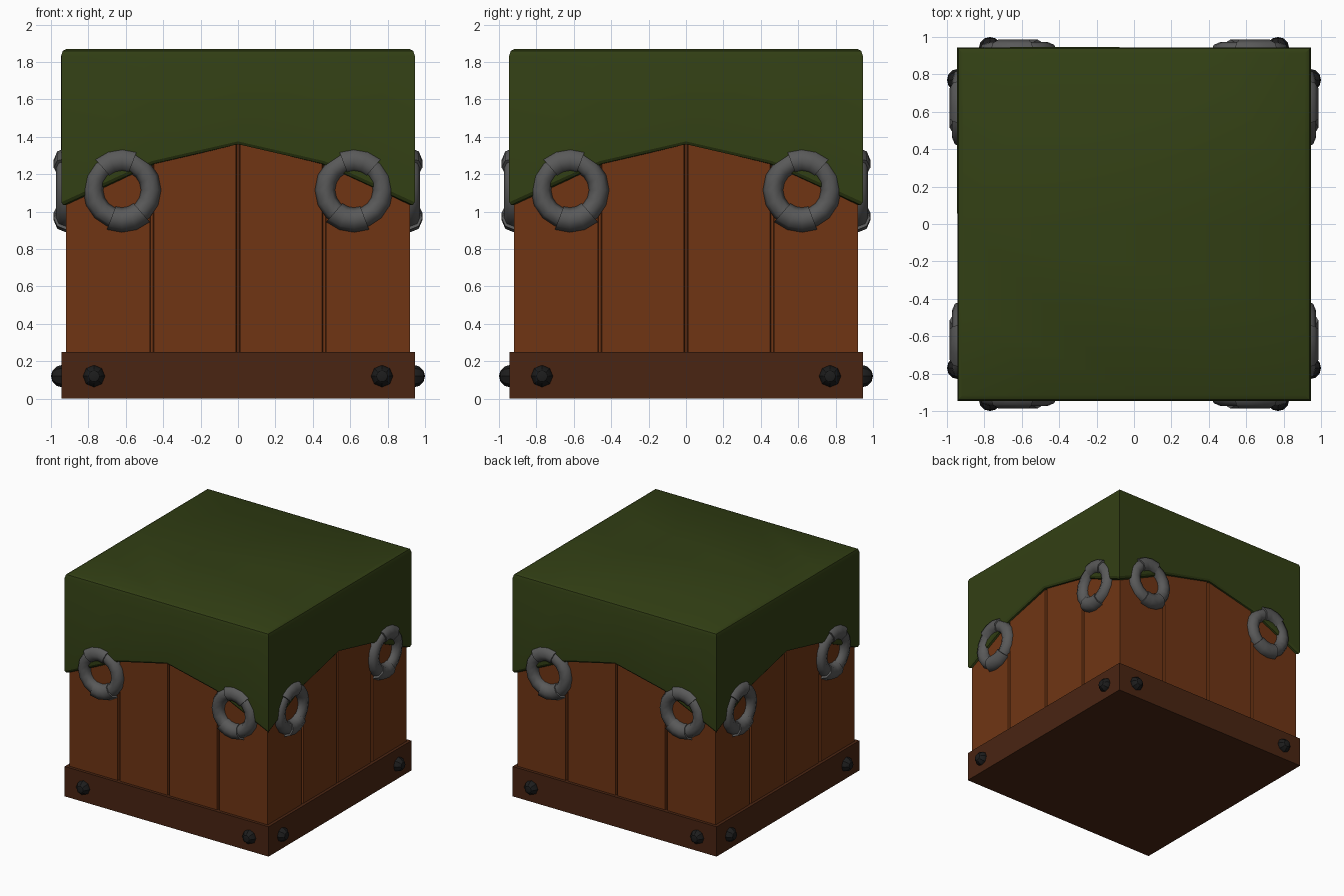
import bpy, bmesh
from math import sin, cos, pi, radians
from mathutils import Matrix, Vector

if "Cube" in bpy.data.objects:
    bpy.data.objects.remove(bpy.data.objects["Cube"])


def material(name, rgb):
    m = bpy.data.materials.new(name)
    m.diffuse_color = (*rgb, 1)
    m.use_nodes = True
    m.node_tree.nodes["Principled BSDF"].inputs["Base Color"].default_value = m.diffuse_color
    return m


PLANK = material("plank wood", (0.16, 0.036, 0.007))
FRAME = material("dark wood", (0.068, 0.018, 0.006))
CLOTH = material("green cloth", (0.032, 0.05, 0.007))
STEEL = material("grey metal", (0.1, 0.1, 0.1))
IRON = material("black iron", (0.012, 0.012, 0.012))


def finish(name, bm, mat, angle=30):
    bmesh.ops.recalc_face_normals(bm, faces=bm.faces[:])
    me = bpy.data.meshes.new(name)
    bm.to_mesh(me)
    bm.free()
    ob = bpy.data.objects.new(name, me)
    bpy.context.collection.objects.link(ob)
    me.materials.append(mat)
    bpy.ops.object.select_all(action='DESELECT')
    ob.select_set(True)
    bpy.context.view_layer.objects.active = ob
    bpy.ops.object.shade_smooth_by_angle(angle=radians(angle))
    return ob


def loft(bm, loops, closed=False):
    """Skin a list of equal vertex loops; cap the ends unless closed."""
    rows = [[bm.verts.new(p) for p in loop] for loop in loops]
    n = len(rows[0])
    for i in range(len(rows) if closed else len(rows) - 1):
        a, b = rows[i], rows[(i + 1) % len(rows)]
        for j in range(n):
            k = (j + 1) % n
            bm.faces.new((a[j], a[k], b[k], b[j]))
    if not closed:
        bm.faces.new(rows[0])
        bm.faces.new(rows[-1])


def four_sides(points):
    """Repeat one front side's points around the square."""
    return [Matrix.Rotation(i * pi / 2, 3, 'Z') @ Vector(p)
            for i in range(4) for p in points]


# Base frame
bm = bmesh.new()
bmesh.ops.create_cube(bm, size=1, matrix=Matrix.Translation((0, 0, 0.125))
                      @ Matrix.Diagonal((1.89, 1.89, 0.25, 1)))
finish("base_frame", bm, FRAME)

# Planked body: square outline with a groove between planks
H, G = 0.92, 0.011
outline = [(-H, -H)]
for g in (-0.46, 0, 0.46):
    outline += [(g - G, -H), (g - G * 0.6, -H + 0.022),
                (g + G * 0.6, -H + 0.022), (g + G, -H)]
bm = bmesh.new()
loft(bm, [four_sides([(x, y, z) for x, y in outline]) for z in (0.2, 1.8)])
finish("plank_body", bm, PLANK)

# Cloth cover: draped hem, straight walls, rounded top rim
hem = [(-0.945, 1.035), (-0.46, 1.255), (0, 1.36), (0.46, 1.255)]


def cover_loop(r, z=None, lift=0):
    s = r / 0.945
    return four_sides([(x * s, -r, h + lift if z is None else z) for x, h in hem])


bm = bmesh.new()
loft(bm, [cover_loop(0.90, 1.78), cover_loop(0.90), cover_loop(0.935),
          cover_loop(0.945, lift=0.015), cover_loop(0.945, 1.835),
          cover_loop(0.937, 1.859), cover_loop(0.915, 1.87)])
finish("cloth_cover", bm, CLOTH)


# Rope rings with two sleeves, and bolts: mirrored pairs on each side
def arc(bm, major, minor, a0, a1, steps, m, closed=False, sides=8):
    loops = []
    for i in range(steps if closed else steps + 1):
        a = a0 + (a1 - a0) * i / steps
        loops.append([m @ Vector(((major + minor * cos(t)) * cos(a), minor * sin(t),
                                  (major + minor * cos(t)) * sin(a)))
                      for t in (2 * pi * j / sides for j in range(sides))])
    loft(bm, loops, closed)


for side, name in enumerate(("front", "right", "back", "left")):
    turn = Matrix.Rotation(side * pi / 2, 4, 'Z')
    for sx in (-1, 1):
        tag = f"{name}_{'a' if sx < 0 else 'b'}"
        m = turn @ Matrix.Translation((sx * 0.62, -0.92, 1.115))
        bm = bmesh.new()
        arc(bm, 0.155, 0.054, 0, 2 * pi, 16, m, closed=True)
        finish("ring_" + tag, bm, STEEL, 50)
        bm = bmesh.new()
        for c in (90 - sx * 10, 270 - sx * 10):
            arc(bm, 0.16, 0.066, radians(c - 31), radians(c + 31), 3, m)
        finish("ring_sleeves_" + tag, bm, STEEL, 50)
        bm = bmesh.new()
        bmesh.ops.create_uvsphere(bm, u_segments=8, v_segments=6, radius=0.06,
                                  matrix=turn @ Matrix.Translation((sx * 0.77, -0.94, 0.12))
                                  @ Matrix.Rotation(pi / 2, 4, 'X'))
        finish("bolt_" + tag, bm, IRON, 30)
